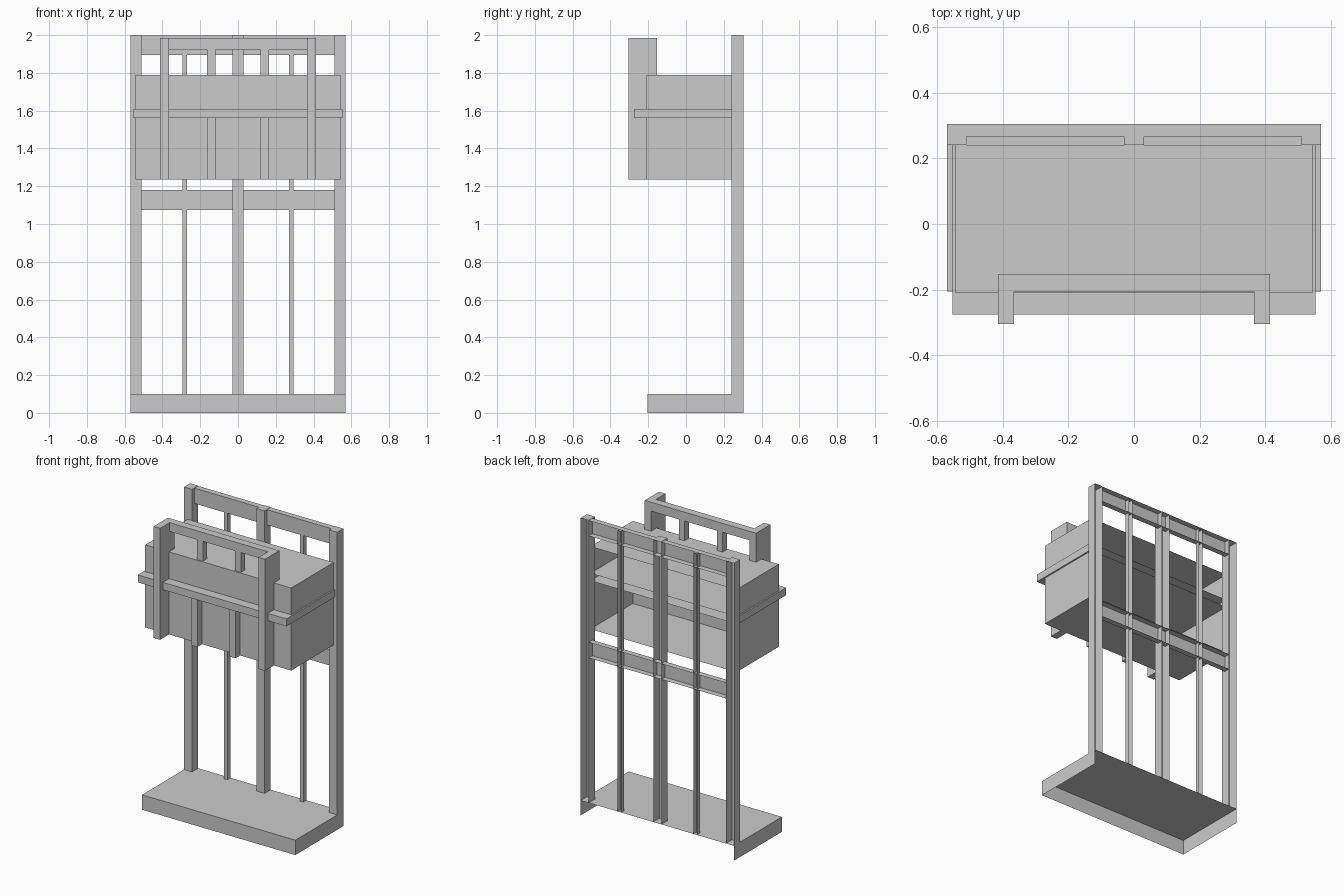
import bpy, bmesh
from mathutils import Vector

if "Cube" in bpy.data.objects:
    bpy.data.objects.remove(bpy.data.objects["Cube"])


def box(name, x, y, z, open_sides=()):
    """Box from (min, max) ranges; open_sides lists outward directions left open."""
    bm = bmesh.new()
    bmesh.ops.create_cube(bm, size=1)
    for v in bm.verts:
        v.co = Vector([r[0] + (c + 0.5) * (r[1] - r[0]) for c, r in zip(v.co, (x, y, z))])
    bm.normal_update()
    gone = [f for f in bm.faces
            if any(f.normal.dot(Vector(d)) > 0.9 for d in open_sides)]
    bmesh.ops.delete(bm, geom=gone, context='FACES')
    mesh = bpy.data.meshes.new(name)
    bm.to_mesh(mesh)
    bm.free()
    obj = bpy.data.objects.new(name, mesh)
    bpy.context.collection.objects.link(obj)
    return obj


def pair(name, x, y, z, open_sides=()):
    """The same box on the right and mirrored on the left."""
    box(name + "_right", x, y, z, open_sides)
    box(name + "_left", (-x[1], -x[0]), y, z, open_sides)


BACK, DOWN = (0, 1, 0), (0, 0, -1)
REAR = 0.305

# Base plinth, hollow from behind and below
box("base", (-0.57, 0.57), (-0.205, REAR), (0, 0.10), [BACK, DOWN])

# Back frame: channels open to the rear
pair("corner_post", (0.51, 0.57), (0.24, REAR), (0.10, 2.0), [BACK, DOWN])
box("centre_post", (-0.03, 0.03), (0.24, REAR), (0.10, 2.0), [BACK, DOWN])
pair("thin_post", (0.27, 0.295), (0.272, REAR), (0.10, 1.99), [BACK, DOWN])
for name, z in (("lower_rail", (1.075, 1.18)), ("top_rail", (1.895, 1.998))):
    box(name, (-0.51, 0.51), (0.266, REAR), z, [BACK])

# Cabinet and the band around it, both open to the rear
box("cabinet", (-0.543, 0.543), (-0.21, 0.24), (1.235, 1.79), [BACK])
box("cabinet_band", (-0.553, 0.553), (-0.275, 0.24), (1.56, 1.61), [BACK])

# Front guard: posts, top bar and short struts
pair("guard_post", (0.366, 0.414), (-0.305, -0.21), (1.235, 1.985))
pair("guard_post_back", (0.366, 0.414), (-0.21, -0.153), (1.79, 1.985))
box("guard_bar", (-0.366, 0.366), (-0.205, -0.153), (1.925, 1.985))
pair("upper_strut", (0.12, 0.163), (-0.202, -0.156), (1.79, 1.925))
pair("lower_strut", (0.12, 0.163), (-0.26, -0.21), (1.235, 1.56))
